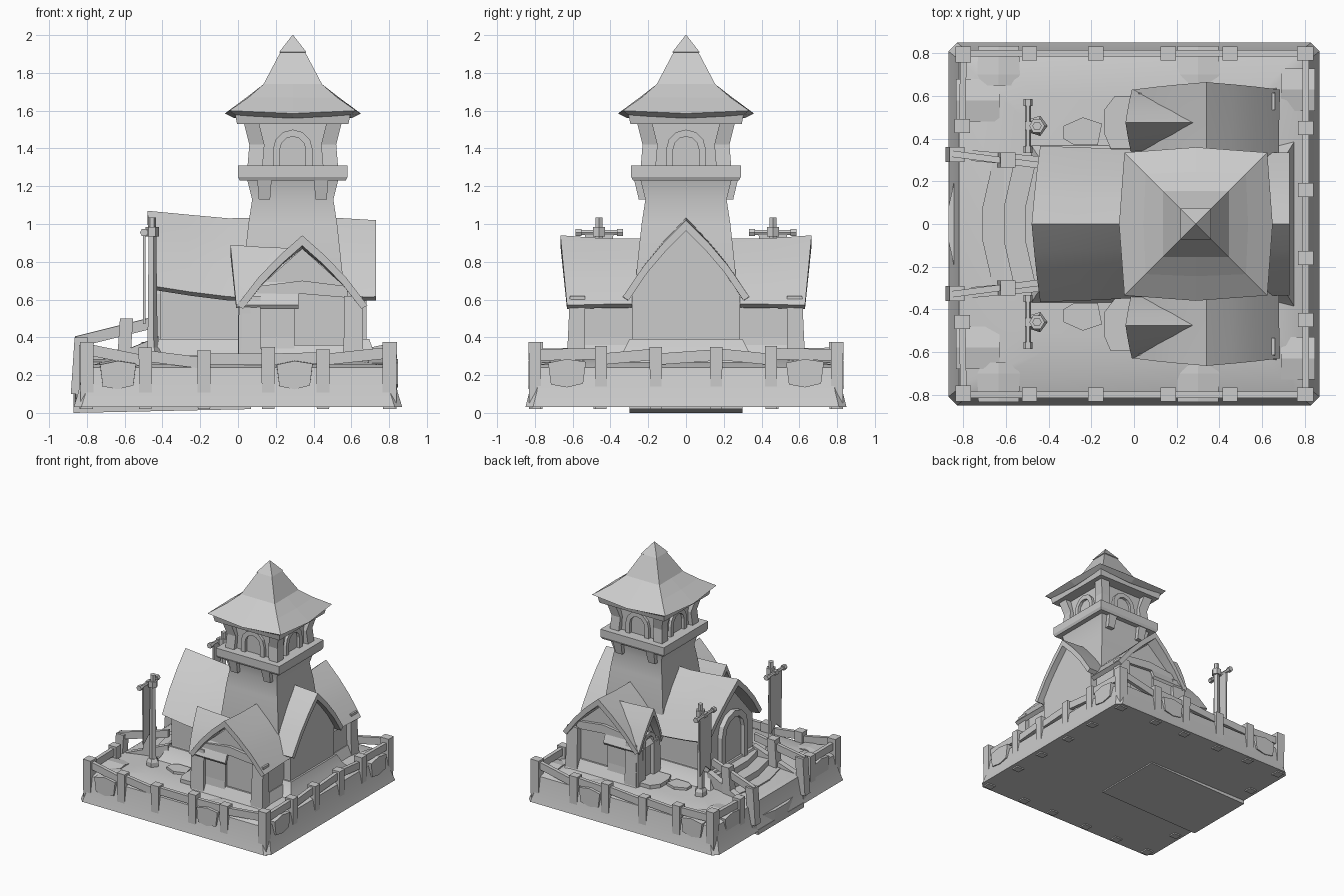
import bpy, bmesh, random
from math import pi, cos, sin
from mathutils import Matrix, Vector

if "Cube" in bpy.data.objects:
    bpy.data.objects.remove(bpy.data.objects["Cube"])

random.seed(4)
I = Matrix.Identity(4)
T = lambda x, y, z=0: Matrix.Translation((x, y, z))
RZ = lambda deg: Matrix.Rotation(deg * pi / 180, 4, 'Z')
MY = lambda s: Matrix.Diagonal((1, s, 1, 1))


def loft(name, rings, M=I, smooth=False):
    """Skin equal-sized closed rings and cap both ends."""
    bm = bmesh.new()
    vs = [[bm.verts.new(M @ Vector(p)) for p in r] for r in rings]
    n = len(vs[0])
    for a, b in zip(vs, vs[1:]):
        for i in range(n):
            bm.faces.new((a[i], a[(i + 1) % n], b[(i + 1) % n], b[i]))
    bm.faces.new(vs[0])
    bm.faces.new(vs[-1])
    bmesh.ops.recalc_face_normals(bm, faces=bm.faces)
    me = bpy.data.meshes.new(name)
    bm.to_mesh(me)
    bm.free()
    o = bpy.data.objects.new(name, me)
    bpy.context.collection.objects.link(o)
    if smooth:
        bpy.ops.object.select_all(action='DESELECT')
        o.select_set(True)
        bpy.context.view_layer.objects.active = o
        bpy.ops.object.shade_smooth_by_angle(angle=0.65)
    return o


def rect(hx, hy, z, cx=0, cy=0):
    return [(cx - hx, cy - hy, z), (cx + hx, cy - hy, z), (cx + hx, cy + hy, z), (cx - hx, cy + hy, z)]


def prism(name, pts, d0, d1, M=I):
    """Extrude a (u, z) outline outward (-y) from d0 to d1."""
    return loft(name, [[(u, -d, z) for u, z in pts] for d in (d0, d1)], M)


def slab(name, pts, z0, z1, M=I):
    return loft(name, [[(x, y, z) for x, y in pts] for z in (z0, z1)], M)


def beam(name, a, b, w, h):
    a, b = Vector(a), Vector(b)
    side = (b - a).cross(Vector((0, 0, 1))).normalized() * w / 2
    up = Vector((0, 0, h / 2))
    return loft(name, [[p - side - up, p + side - up, p + side + up, p - side + up] for p in (a, b)])


def turn(name, prof, M=I, n=6):
    return loft(name, [[(r * cos(2 * pi * i / n), r * sin(2 * pi * i / n), z) for i in range(n)]
                       for r, z in prof], M)


def arch(name, w, wi, z0, z1, d0, d1, M):
    """Raised arch frame, half-width w outside and wi inside."""
    def line(h):
        c = z1 - w
        return [(-h, z0)] + [(-h * cos(pi * i / 6), c + h * sin(pi * i / 6)) for i in range(7)] + [(h, z0)]
    prism(name, line(w) + line(wi)[::-1], d0, d1, M)
    prism(name + "_panel", line(wi), d0, d0 + 0.008, M)


SHAPE = [(-1, 0), (-.67, .4), (-.35, .71), (0, 1), (.35, .71), (.67, .4), (1, 0)]


def roof(name, stations, M=I):
    """Sagging gable roof; station = along, half width, ridge z, eave z, ridge overhang."""
    rings = []
    for a, w, zr, ze, over in stations:
        out = [(a + over * f, s * w, ze + (zr - ze) * f) for s, f in SHAPE]
        inn = [(x, y * .91, z - .02 - .035 * f) for (x, y, z), (s, f) in zip(out, SHAPE)]
        rings.append(out + inn[::-1])
    loft(name, rings, M, True)


def walls(name, a0, a1, w, ze, zr, M=I):
    loft(name, [[(a, -w - .02, .2), (a, -w, .4), (a, -w, ze), (a, 0, zr), (a, w, ze), (a, w, .4),
                 (a, w + .02, .2)] for a in (a0, a1)], M)


# ground block with flared sides and chamfered corners
def oct_ring(hx, hy, z, c=.04, cx=0):
    return [(cx + x, y, z) for x, y in [(-hx + c, -hy), (hx - c, -hy), (hx, -hy + c), (hx, hy - c),
            (hx - c, hy), (-hx + c, hy), (-hx, hy - c), (-hx, -hy + c)]]


loft("ground", [oct_ring(.87, .85, .03), oct_ring(.845, .83, .11), oct_ring(.82, .81, .24),
                oct_ring(.79, .78, .255), oct_ring(.6, .6, .285, .1, .08)], smooth=True)
# sloped earth around the hall
loft("hall_skirt", [rect(.63, .40, .25, .13), rect(.59, .335, .32, .13), rect(.565, .30, .39, .13)], smooth=True)
loft("wing_skirt", [rect(.34, .65, .25, .34), rect(.29, .59, .36, .34)])

# main hall and cross wing
walls("hall_walls", -.41, .68, .285, .66, .98)
roof("hall_roof", [(-.44, .365, 1.07, .67, -.04), (-.25, .36, 1.05, .64, -.02), (-.05, .35, 1.03, .615, 0),
                   (.4, .335, 1.04, .61, 0), (.73, .335, 1.02, .615, 0)])
WING = T(.34, 0) @ RZ(90)
walls("wing_walls", -.575, .575, .28, .62, .87, WING)
roof("wing_roof", [(-.63, .345, .94, .57, -.035), (-.45, .34, .925, .575, 0), (0, .335, .92, .58, 0),
                   (.45, .34, .925, .575, 0), (.63, .345, .94, .57, .035)], WING)
for s in (1, -1):
    m = MY(s)
    for x in (.07, .61):
        loft("wing_pillar", [rect(.06, .05, .2, x, -.585), rect(.05, .045, .4, x, -.58),
                             rect(.05, .04, .62, x, -.575)], m)
    prism("wing_beam", [(.1, .61), (.34, .63), (.58, .61), (.58, .67), (.34, .70), (.1, .67)], .56, .6, m)

    # side porches facing -x
    P = T(0, .475 * s)
    walls("porch_walls", .03, .3, .12, .6, .81, P)
    roof("porch_roof", [(-.01, .155, .89, .575, -.03), (.1, .15, .88, .57, 0), (.32, .15, .87, .57, 0)], P)
    for y in (-.115, .115):
        loft("porch_pillar", [rect(.04, .035, .2, .04, y), rect(.03, .028, .6, .035, y)], P)
    arch("porch_door", .085, .055, .3, .68, -.04, .0, P @ RZ(-90))
    slab("porch_step", [(-.14, -.05), (-.14, .06), (-.09, .125), (.03, .125), (.03, -.12), (-.11, -.12)], .24, .315, P)
    slab("path_stone", [(-.33, .40), (-.33, .46), (-.24, .50), (-.15, .47), (-.17, .37), (-.28, .37)], .24, .305, m)

    # banner pole
    B = T(-.455, .46 * s)
    turn("pole_foot", [(.05, .25), (.05, .32), (.035, .345)], B, 5)
    turn("pole", [(.03, .3), (.022, .98)], B, 5)
    turn("pole_collar", [(.036, .935), (.036, .985)], B)
    turn("pole_cap", [(.022, .985), (.022, 1.035)], B)
    bar = T(-.497, .46 * s, .955) @ Matrix.Rotation(pi / 2, 4, 'X')
    turn("crossbar", [(.014, -.12), (.014, .12)], bar)
    for e in (-.11, .11):
        turn("crossbar_knob", [(.022, e - .016), (.022, e + .016)], bar)
    beam("crossbar_arm", (-.51, .46 * s, .955), (-.44, .46 * s, .955), .04, .035)
    prism("banner", [(-.075, .95), (-.07, .47), (0, .53), (.07, .47), (.075, .95)], -.006, .006,
          T(-.497, .46 * s) @ RZ(-90))

# hall door
arch("hall_door", .17, .12, .36, .8, .41, .45, RZ(-90))

# stairs
for i, (x, z) in enumerate([(-.87, .12), (-.8, .22), (-.71, .275), (-.61, .325), (-.51, .375)]):
    slab("stair_step", [(x + .05, -.3), (x, -.08), (x, .08), (x + .05, .3), (-.38, .28), (-.38, -.28)], .02, z)
loft("stair_footing", [[(-.87, -.3, 0), (.07, -.3, .02), (.07, .3, .02), (-.87, .3, 0)],
                       [(-.87, -.3, .04), (.07, -.3, .05), (.07, .3, .05), (-.87, .3, .04)]])
for s in (1, -1):
    beam("stair_stringer", (-.86, .33 * s, .13), (-.42, .29 * s, .31), .05, .19)
    beam("stair_rail", (-.86, .33 * s, .375), (-.44, .275 * s, .48), .03, .06)
    for x, y, z in ((-.83, .325, .40), (-.59, .30, .50)):
        loft("stair_post", [rect(.035, .035, z - .3, x - .02, y * s), rect(.035, .035, z, x, y * s)])

# tower shaft, balcony, belfry and roof
C = T(.29, 0)
loft("tower_shaft", [rect(h, h, z) for h, z in ((.28, .25), (.262, .75), (.235, 1.0), (.215, 1.13), (.24, 1.23))],
     C, True)
for y in (-1, 1):
    for x in (-.15, .15):
        loft("tower_bracket", [rect(.03, .03, 1.13, x, y * .22), rect(.038, .04, 1.235, x, y * .235)], C)
loft("balcony", [rect(.28, .28, 1.23), rect(.29, .29, 1.25), rect(.29, .29, 1.31)], C)
loft("belfry_core", [rect(.2, .2, 1.3), rect(.205, .205, 1.54)], C)
for k in range(4):
    R = C @ RZ(90 * k)
    loft("belfry_pillar", [rect(.04, .04, z, -c, -c) for z, c in ((1.3, .2), (1.42, .19), (1.54, .22))], R)
    arch("belfry_arch", .105, .068, 1.31, 1.5, .19, .225, R)
loft("roof_plate", [rect(.295, .295, 1.53), rect(.305, .305, 1.58)], C)


def eight(c, m, z, zm):
    return [(-c, -c, z), (0, -m, zm), (c, -c, z), (m, 0, zm), (c, c, z), (0, m, zm), (-c, c, z), (-m, 0, zm)]


loft("tower_roof", [eight(*r) for r in ((.30, .31, 1.575, 1.56), (.335, .36, 1.6, 1.585), (.235, .245, 1.67, 1.67),
                                        (.155, .155, 1.74, 1.74), (.06, .06, 1.92, 1.92))], C)
loft("tower_cap", [rect(.055, .055, 1.90), rect(.072, .072, 1.91), rect(.002, .002, 2.0)], C)

# fence posts and uneven rails
front = [(-.8, .365), (-.49, .335), (-.18, .32), (.16, .34), (.45, .325), (.8, .365)]
right = [(-.8, .365), (-.45, .345), (-.16, .34), (.16, .34), (.45, .345), (.8, .365)]


def fence(points):
    for x, y, z in points:
        loft("fence_post", [rect(.033, .03, .02, x, y), rect(.036, .033, z + .01, x, y)])
    for a, b in zip(points, points[1:]):
        j = random.uniform(-.02, .02)
        beam("fence_rail", (a[0], a[1], a[2] - .045 + j), (b[0], b[1], b[2] - .045 - j), .03, .06)


for s in (1, -1):
    fence([(x, .8 * s, z) for x, z in front])
    fence([(-.8, .79 * s, .365), (-.805, .46 * s, .35)])
fence([(.805, y, z) for y, z in right])

# stones set over the edge of the ground
STONE = [(-.1, .265), (-.085, .15), (0, .135), (.085, .155), (.1, .27), (0, .285)]
for s in (1, -1):
    for x in (.3, -.635):
        loft("edge_stone", [[(x + u * .75, -.65, z) for u, z in STONE], [(x + u, -.7, z) for u, z in STONE],
                            [(x + u * .95, -.835, z - .01) for u, z in STONE]], MY(s))
    prism("edge_stone", STONE, .69, .848, T(0, .63 * s) @ RZ(90))
    prism("edge_stone", STONE, .63, .835, T(0, .58 * s) @ RZ(-90))
